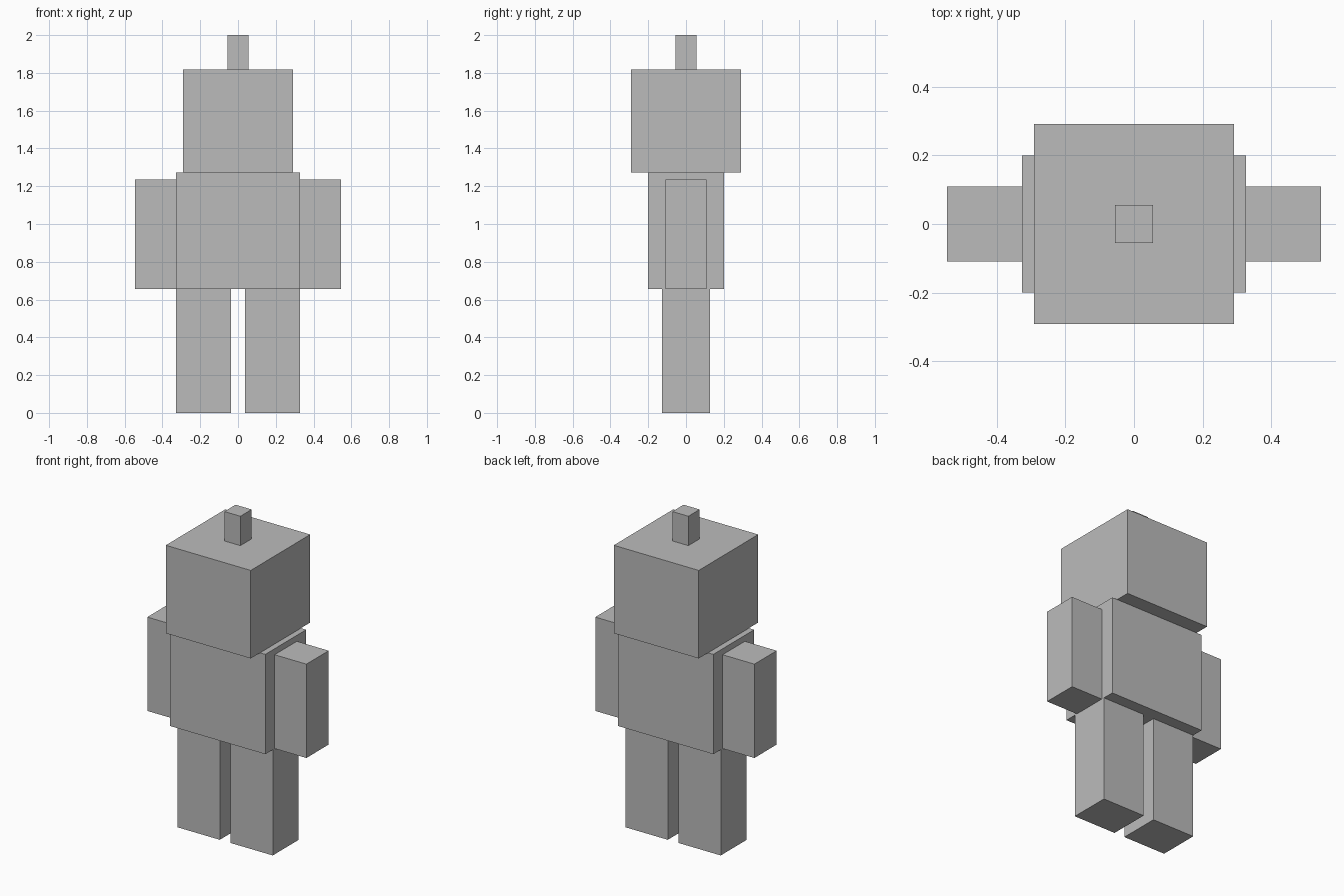
import bpy

if "Cube" in bpy.data.objects:
    bpy.data.objects.remove(bpy.data.objects["Cube"])

# One flat colour for the whole figure
grey = bpy.data.materials.new("grey")
grey.diffuse_color = (0.5, 0.5, 0.5, 1.0)
grey.use_nodes = True
grey.node_tree.nodes["Principled BSDF"].inputs["Base Color"].default_value = grey.diffuse_color


def box(name, x, y, z):
    """Box spanning the given (min, max) ranges."""
    ranges = (x, y, z)
    centre = [(a + b) / 2 for a, b in ranges]
    bpy.ops.mesh.primitive_cube_add(size=1, location=centre)
    obj = bpy.context.object
    obj.name = name
    obj.scale = [b - a for a, b in ranges]
    bpy.ops.object.transform_apply(location=False, rotation=False, scale=True)
    obj.data.materials.append(grey)
    return obj


# Central parts
box("torso", (-0.327, 0.327), (-0.2, 0.2), (0.655, 1.273))
box("head", (-0.291, 0.291), (-0.291, 0.291), (1.273, 1.818))
box("antenna", (-0.055, 0.055), (-0.055, 0.055), (1.818, 2.0))

# Paired limbs
for side, s in (("left", -1), ("right", 1)):
    box(f"{side}_arm", sorted((s * 0.327, s * 0.545)), (-0.109, 0.109), (0.655, 1.236))
    box(f"{side}_leg", sorted((s * 0.036, s * 0.327)), (-0.127, 0.127), (0.0, 0.655))
